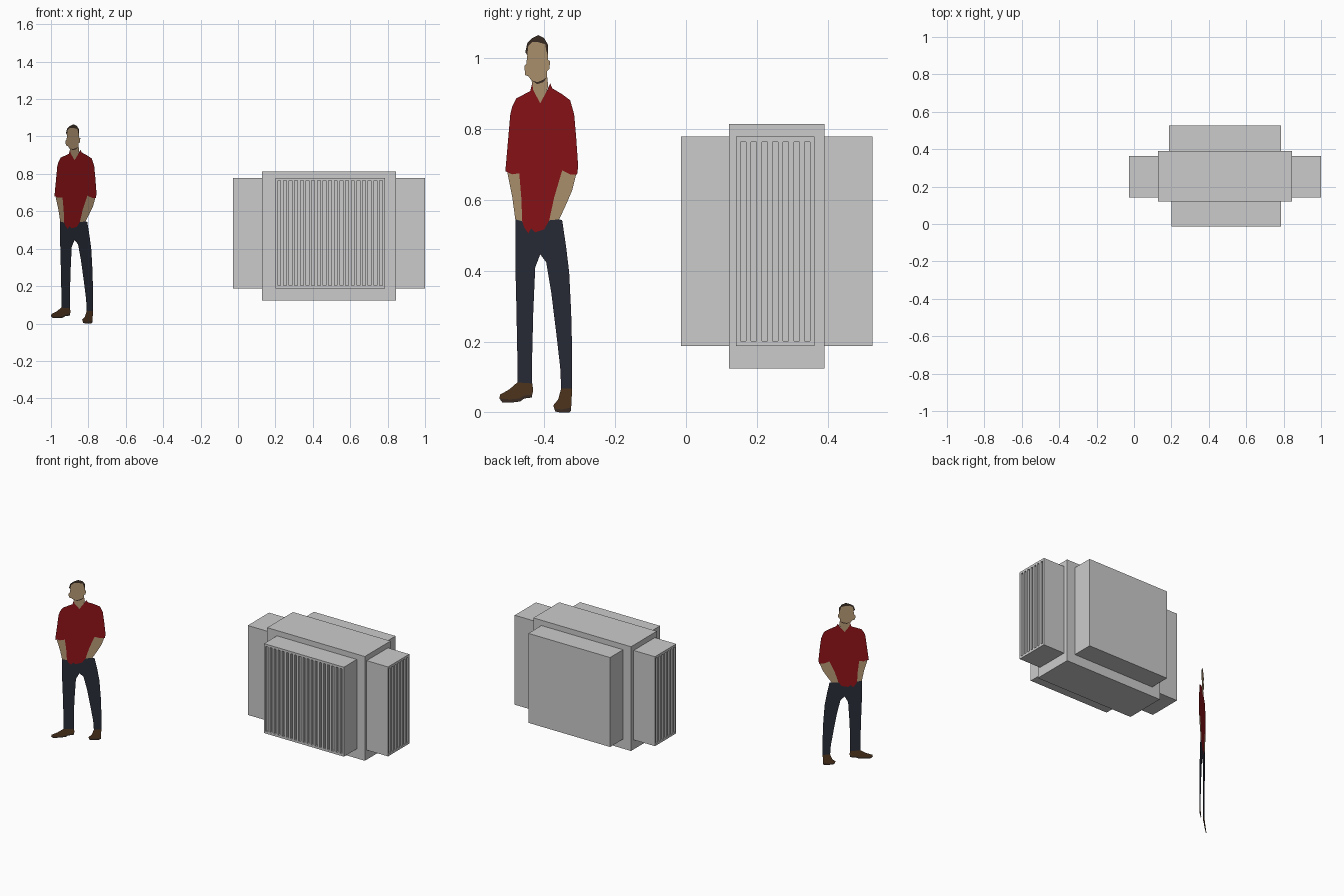
import bpy, bmesh, math
from mathutils import Matrix, Vector

if "Cube" in bpy.data.objects:
    bpy.data.objects.remove(bpy.data.objects["Cube"])


def finish(bm, name, color=None):
    me = bpy.data.meshes.new(name)
    bm.to_mesh(me)
    bm.free()
    ob = bpy.data.objects.new(name, me)
    bpy.context.collection.objects.link(ob)
    if color:
        mat = bpy.data.materials.get(color) or bpy.data.materials.new(color)
        mat.diffuse_color = (*COLORS[color], 1)
        mat.use_nodes = True
        mat.node_tree.nodes["Principled BSDF"].inputs["Base Color"].default_value = mat.diffuse_color
        me.materials.append(mat)
    return ob


def cube(size):
    bm = bmesh.new()
    bmesh.ops.create_cube(bm, size=1)
    bmesh.ops.scale(bm, vec=size, verts=bm.verts)
    return bm


def box(name, lo, hi):
    lo, hi = Vector(lo), Vector(hi)
    bm = cube(hi - lo)
    bmesh.ops.translate(bm, vec=(lo + hi) / 2, verts=bm.verts)
    return finish(bm, name)


def grille(name, lo, hi, slots, angle, depth=0.015):
    """Box whose -y face carries sunken vertical slots, then turned about z."""
    lo, hi = Vector(lo), Vector(hi)
    d = hi - lo
    w, t = (d.x, d.y) if angle == 0 else (d.y, d.x)
    bm = cube((w, t, d.z))
    slot, edge, edge_z = 0.0155, 0.0127, 0.015
    pitch = (w - 2 * edge - slot) / (slots - 1)
    starts = [-w / 2 + edge + i * pitch for i in range(slots)]
    zmax = d.z / 2 - edge_z

    def front():
        bm.normal_update()
        return [f for f in bm.faces if f.normal.y < -0.9]

    def cut(co, no):
        faces = front()
        geom = set(faces) | {e for f in faces for e in f.edges} | {v for f in faces for v in f.verts}
        bmesh.ops.bisect_plane(bm, geom=list(geom), plane_co=co, plane_no=no)

    for x in starts:
        cut((x, 0, 0), (1, 0, 0))
        cut((x + slot, 0, 0), (1, 0, 0))
    for z in (-zmax, zmax):
        cut((0, 0, z), (0, 0, 1))

    # sink the slots
    def is_slot(f):
        c = f.calc_center_median()
        return abs(c.z) < zmax and any(x < c.x < x + slot for x in starts)

    out = bmesh.ops.extrude_discrete_faces(bm, faces=[f for f in front() if is_slot(f)])
    verts = {v for f in out["faces"] for v in f.verts}
    bmesh.ops.translate(bm, vec=(0, depth, 0), verts=list(verts))
    bmesh.ops.recalc_face_normals(bm, faces=bm.faces)
    bm.transform(Matrix.Translation((lo + hi) / 2) @ Matrix.Rotation(math.radians(angle), 4, 'Z'))
    return finish(bm, name)


# Cabinet body and its four attached boxes
Z0, Z1 = 0.187, 0.779
box("main_body", (0.129, 0.121, 0.124), (0.844, 0.391, 0.814))
box("back_box", (0.187, 0.391, Z0), (0.785, 0.527, Z1))
grille("front_grille", (0.200, -0.014, Z0), (0.785, 0.121, Z1), 19, 0)
grille("right_grille", (0.844, 0.141, Z0), (1.0, 0.363, Z1), 7, 90)
grille("left_grille", (-0.027, 0.141, Z0), (0.129, 0.363, Z1), 7, -90)

# Flat scale figure standing diagonally beside the cabinet
COLORS = {
    "red": (0.30, 0.007, 0.01),
    "skin": (0.50, 0.34, 0.19),
    "navy": (0.024, 0.028, 0.045),
    "leather": (0.095, 0.042, 0.016),
    "dark": (0.05, 0.03, 0.02),
}


def cutout(name, color, pts):
    bm = bmesh.new()
    verts = []
    for u, v in pts:
        y = -0.4115 + u / 355
        verts.append(bm.verts.new((-1 + (y + 0.527) * 1.094, y, v / 354)))
    f = bm.faces.new(verts)
    f.normal_update()
    if f.normal.x < 0:
        f.normal_flip()
    bmesh.ops.triangulate(bm, faces=[f])
    finish(bm, name, color)


hem = [(-18, 191), (-16, 185), (-12, 179), (-9, 184), (-5, 180), (4, 183), (9, 192)]
cutout("shirt", "red", [
    (-8, 329), (-10, 321), (-24, 314), (-28, 306), (-30, 298), (-32, 275), (-34, 252), (-35, 241),
    (-28, 238), (-21, 239), (-19, 215)] + hem + [
    (14, 215), (22, 242), (30, 238), (37, 238), (38, 246), (36, 275), (34, 298),
    (30, 312), (22, 318), (12, 324), (10, 329), (6, 320), (0, 309), (-7, 322)])
cutout("left_forearm", "skin", [(-33, 240), (-28, 238), (-21, 239), (-19, 215), (-18, 191),
                                (-25, 193), (-28, 215)])
cutout("right_forearm", "skin", [(22, 242), (30, 238), (36, 238), (32, 222), (26, 208),
                                 (19, 193), (9, 192), (14, 215)])
cutout("trousers", "navy", [
    (-25, 193), (-25, 150), (-24, 110), (-23, 60), (-23, 30), (-8, 29), (-8, 60), (-7, 100),
    (-5, 145), (0, 158), (6, 150), (11, 120), (16, 80), (20, 45), (21, 24), (32, 24), (32, 60),
    (31, 100), (29, 140), (26, 165), (22, 192), (19, 193)] + hem[::-1])
cutout("left_shoe", "leather", [(-23, 30), (-31, 23), (-40, 18), (-41, 14), (-30, 13), (-21, 14),
                                (-16, 17), (-8, 18), (-7, 22), (-8, 29)])
cutout("left_sole", "dark", [(-41, 14), (-38, 10), (-28, 10), (-20, 11), (-16, 14), (-8, 15),
                             (-8, 18), (-16, 17), (-21, 14), (-30, 13)])
cutout("right_shoe", "leather", [(21, 24), (18, 13), (13, 7), (14, 4), (22, 3), (31, 5), (32, 24)])
cutout("right_sole", "dark", [(14, 4), (15, 1), (20, 0), (29, 0), (31, 2), (31, 5), (22, 3)])

# Head: neck, chin beard, face with ears, hair
cutout("neck", "skin", [(-9, 332), (-8, 329), (-7, 322), (0, 309), (6, 320), (8, 326), (7, 335),
                        (3, 330), (-3, 328)])
cutout("beard", "dark", [(-9, 332), (-3, 328), (3, 330), (7, 335), (2, 332), (-3, 330)])
cutout("face", "skin", [
    (-9, 332), (-3, 330), (2, 332), (7, 335), (7, 341), (9, 343), (10, 351), (8, 352), (8, 356),
    (6, 362), (5, 368), (-2, 370), (-8, 370), (-12, 366), (-13, 357), (-14, 348), (-16, 346), (-15, 337),
    (-12, 336)])
cutout("hair", "dark", [(-13, 357), (-15, 360), (-13, 369), (-8, 374), (-2, 377), (4, 374), (8, 367),
                        (8, 356), (6, 362), (5, 368), (-2, 370), (-8, 370), (-12, 366)])
